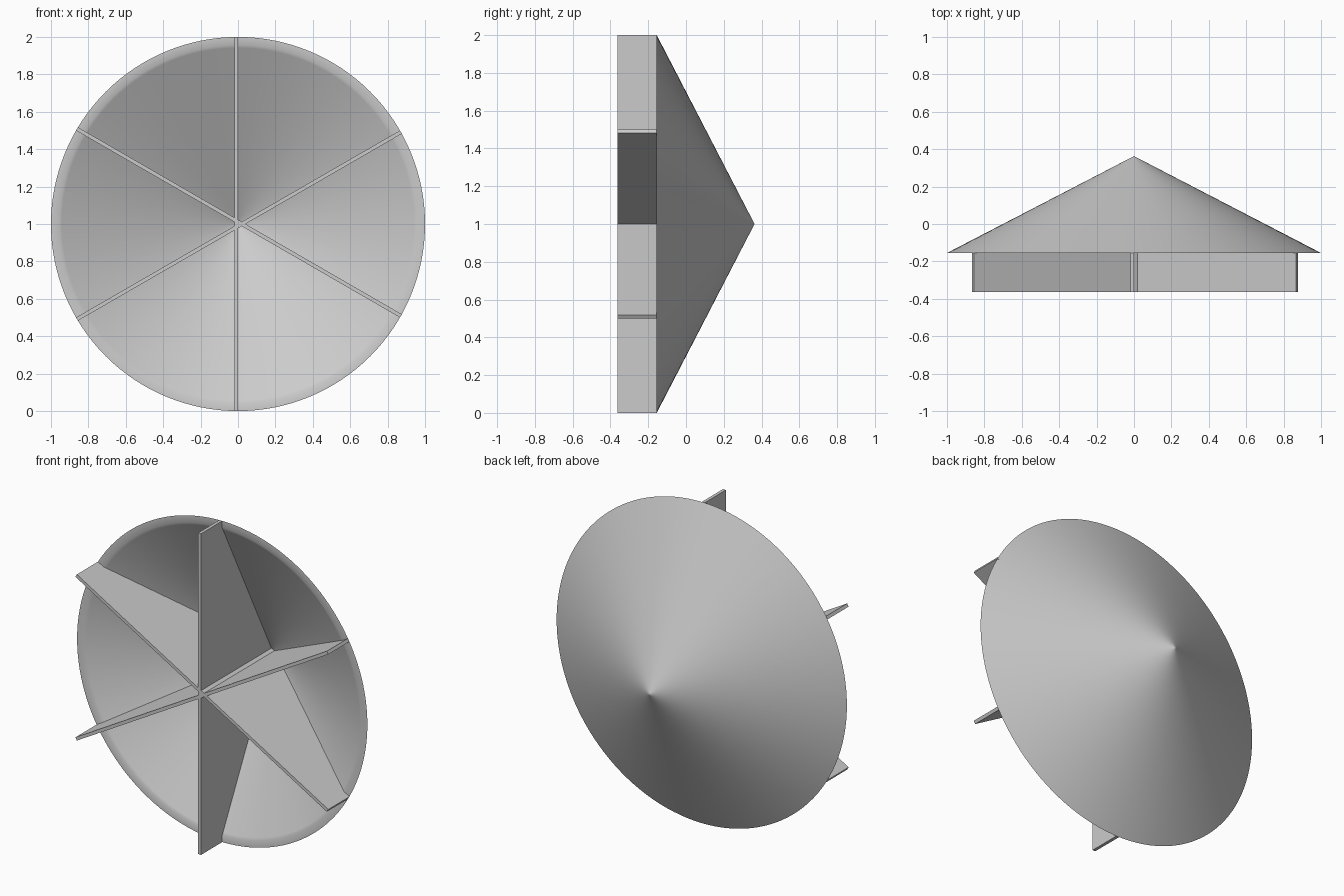
import bpy, bmesh
from math import pi, cos, sin
from mathutils import Vector, Matrix

old = bpy.data.objects.get("Cube")
if old:
    bpy.data.objects.remove(old, do_unlink=True)

CENTRE = Vector((0, 0, 1))
FRONT, RIM, APEX = -0.363, -0.155, 0.363   # y positions along the cone axis
WALL = 0.0225                              # wall thickness along the axis
FIN = 0.02                                 # fin thickness
SLOPE = APEX - RIM                         # cone depth for unit radius
INNER_R = 1 - WALL / SLOPE

grey = bpy.data.materials.new("plain grey")
grey.diffuse_color = (0.6, 0.6, 0.6, 1)
grey.use_nodes = True
grey.node_tree.nodes["Principled BSDF"].inputs["Base Color"].default_value = (0.6, 0.6, 0.6, 1)


def finish(name, bm):
    bmesh.ops.recalc_face_normals(bm, faces=bm.faces)
    mesh = bpy.data.meshes.new(name)
    bm.to_mesh(mesh)
    bm.free()
    mesh.materials.append(grey)
    obj = bpy.data.objects.new(name, mesh)
    obj.location = CENTRE
    bpy.context.collection.objects.link(obj)
    return obj


def outer(r):
    return (r, APEX - SLOPE * r)


def inner(r):
    return (r, APEX - WALL - SLOPE * r)


# Thin conical shell: profile spun about the y axis
profile = [outer(0), outer(0.01), outer(1), inner(INNER_R),
           inner(INNER_R - 0.015), inner(0.01), inner(0)]
bm = bmesh.new()
verts = [bm.verts.new((r, y, 0)) for r, y in profile]
edges = [bm.edges.new(pair) for pair in zip(verts, verts[1:])]
bmesh.ops.spin(bm, geom=verts + edges, cent=(0, 0, 0), axis=(0, 1, 0),
               angle=2 * pi, steps=128)
bmesh.ops.remove_doubles(bm, verts=bm.verts, dist=0.0001)
shell = finish("cone_shell", bm)
bpy.ops.object.select_all(action='DESELECT')
shell.select_set(True)
bpy.context.view_layer.objects.active = shell
bpy.ops.object.shade_smooth_by_angle(angle=pi / 6)

# Three full-width plates crossing at the centre make the six fins
outline = [(-1, FRONT), (1, FRONT), (1, RIM), (0, APEX - WALL / 2), (-1, RIM)]
for i, name in enumerate(("vertical_fin", "rising_fin", "falling_fin")):
    bm = bmesh.new()
    face = bm.faces.new([bm.verts.new((0, y, r)) for r, y in outline])
    grown = bmesh.ops.extrude_face_region(bm, geom=[face])["geom"]
    bmesh.ops.translate(bm, vec=(-FIN, 0, 0),
                        verts=[v for v in grown if isinstance(v, bmesh.types.BMVert)])
    bmesh.ops.rotate(bm, verts=bm.verts, cent=(0, 0, 0),
                     matrix=Matrix.Rotation(i * 2 * pi / 3, 3, 'Y'))
    finish(name, bm)
